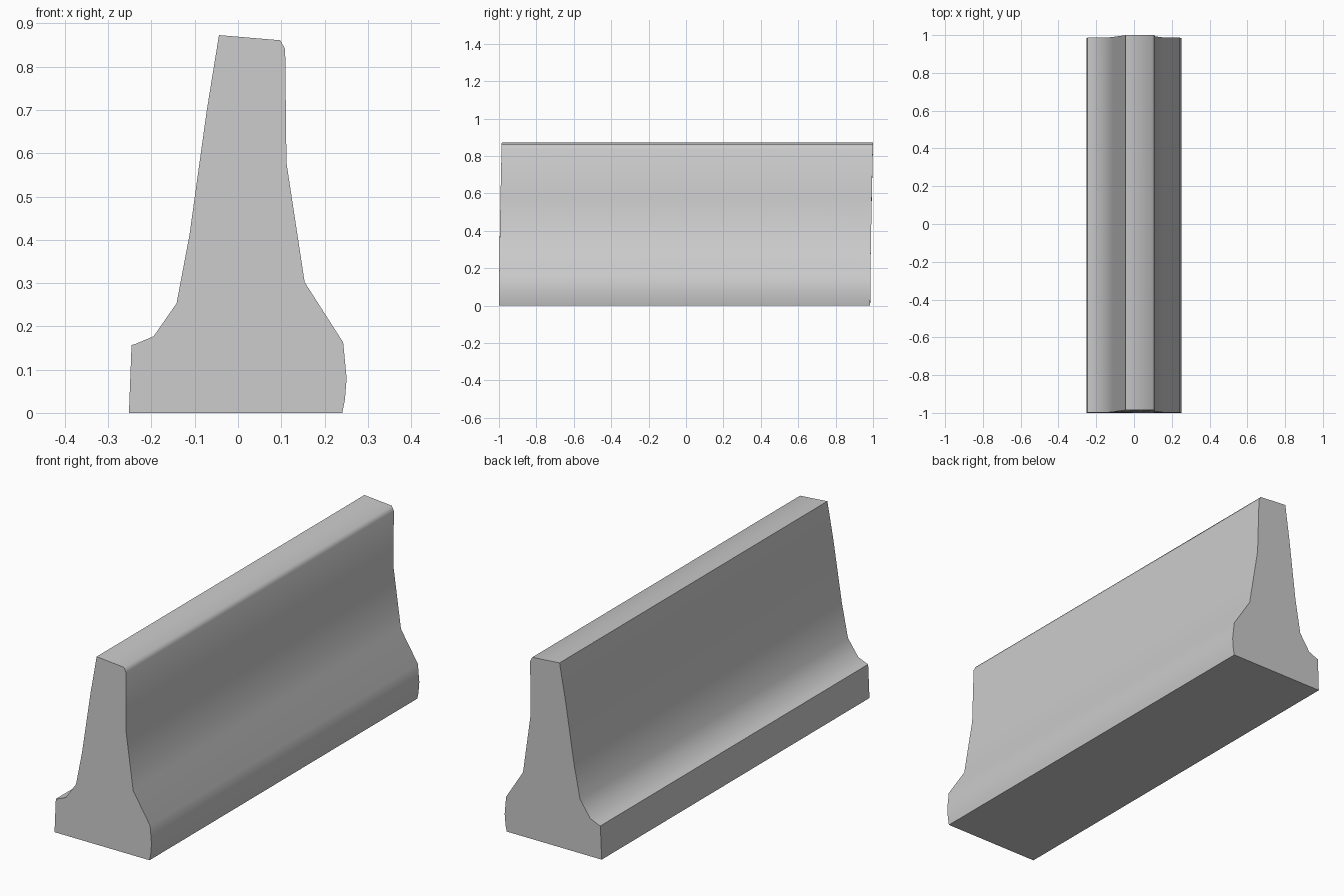
import bpy, bmesh, math

if "Cube" in bpy.data.objects:
    bpy.data.objects.remove(bpy.data.objects["Cube"])

# Barrier cross-section (x, z), counter-clockwise seen from the front
profile = [(-0.252, 0), (0.241, 0), (0.247, 0.03), (0.251, 0.08), (0.243, 0.163),
           (0.154, 0.302), (0.112, 0.578), (0.109, 0.84), (0.098, 0.861),
           (-0.044, 0.873), (-0.072, 0.70), (-0.112, 0.412), (-0.142, 0.253),
           (-0.195, 0.177), (-0.238, 0.159), (-0.246, 0.157)]


def lean(z):
    # The end faces tilt slightly towards the back as they rise
    return -0.0075 + 0.015 * (z / 0.873) ** 1.5


# Barrier body: front and back outlines joined by long side faces
bm = bmesh.new()
front = [bm.verts.new((x, -0.9925 + lean(z), z)) for x, z in profile]
back = [bm.verts.new((x, 0.9925 + lean(z), z)) for x, z in profile]
bm.faces.new(front)
bm.faces.new(back[::-1])
n = len(profile)
for i in range(n):
    j = (i + 1) % n
    bm.faces.new((front[i], back[i], back[j], front[j]))
bmesh.ops.recalc_face_normals(bm, faces=bm.faces)

mesh = bpy.data.meshes.new("concrete_barrier")
bm.to_mesh(mesh)
bm.free()
barrier = bpy.data.objects.new("concrete_barrier", mesh)
bpy.context.collection.objects.link(barrier)

# Smooth long faces, sharp ends, top corner and base
bpy.context.view_layer.objects.active = barrier
barrier.select_set(True)
bpy.ops.object.shade_smooth_by_angle(angle=math.radians(72))
